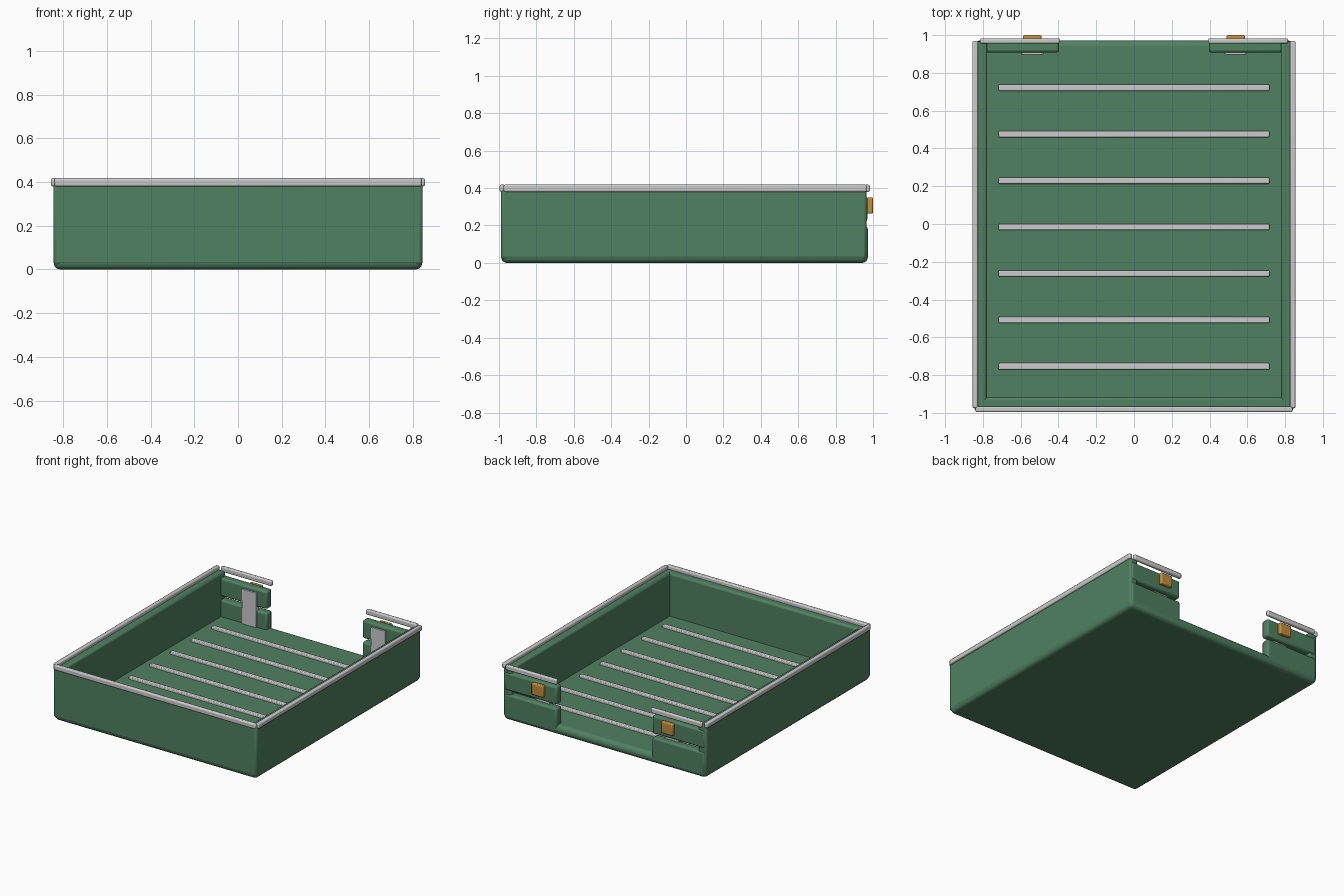
import bpy

if "Cube" in bpy.data.objects:
    bpy.data.objects.remove(bpy.data.objects["Cube"])


def make_mat(name, rgb):
    m = bpy.data.materials.new(name)
    m.diffuse_color = (*rgb, 1)
    m.use_nodes = True
    m.node_tree.nodes["Principled BSDF"].inputs["Base Color"].default_value = m.diffuse_color
    return m


green = make_mat("green_paint", (0.08, 0.22, 0.12))
brass = make_mat("brass", (0.55, 0.27, 0.05))


def box(name, x, y, z, bevel, mat=None, segments=2):
    """Bevelled box from (min, max) ranges on each axis."""
    lo, hi = zip(x, y, z)
    bpy.ops.mesh.primitive_cube_add(size=1, location=[(a + b) / 2 for a, b in zip(lo, hi)])
    ob = bpy.context.object
    ob.name = name
    ob.scale = [b - a for a, b in zip(lo, hi)]
    bpy.ops.object.transform_apply(location=False, rotation=False, scale=True)
    mod = ob.modifiers.new("bevel", "BEVEL")
    mod.width, mod.segments = bevel, segments
    if mat:
        ob.data.materials.append(mat)
    bpy.ops.object.shade_smooth_by_angle()
    return ob


def pair(name, x, y, z, bevel, mat=None):
    """Same box on the left and right sides."""
    box("right_" + name, x, y, z, bevel, mat)
    box("left_" + name, (-x[1], -x[0]), y, z, bevel, mat)


# tray bed and walls
box("bed_floor", (-0.843, 0.843), (-0.988, 0.972), (0, 0.07), 0.03, green, 3)
box("front_wall", (-0.845, 0.845), (-0.99, -0.918), (0.02, 0.392), 0.015, green)
pair("side_wall", (0.777, 0.845), (-0.985, 0.966), (0.02, 0.392), 0.015, green)

# rails along the top edges
box("front_rail", (-0.84, 0.84), (-0.996, -0.966), (0.38, 0.418), 0.008)
pair("side_rail", (0.826, 0.856), (-0.975, 0.968), (0.38, 0.418), 0.008)
pair("back_rail", (0.392, 0.815), (0.955, 0.983), (0.38, 0.418), 0.008)

# split back panels with straps and latches
pair("lower_back_panel", (0.397, 0.833), (0.907, 0.972), (0.03, 0.195), 0.014, green)
pair("upper_back_panel", (0.397, 0.833), (0.907, 0.970), (0.222, 0.358), 0.014, green)
pair("strap", (0.478, 0.595), (0.897, 0.935), (0.06, 0.33), 0.003)
pair("latch", (0.49, 0.587), (0.968, 1.0), (0.263, 0.35), 0.007, brass)

# floor ribs
for i in range(7):
    y = 0.722 - i * 0.246
    box(f"floor_rib_{i + 1}", (-0.717, 0.717), (y - 0.017, y + 0.017), (0.06, 0.088), 0.006)
